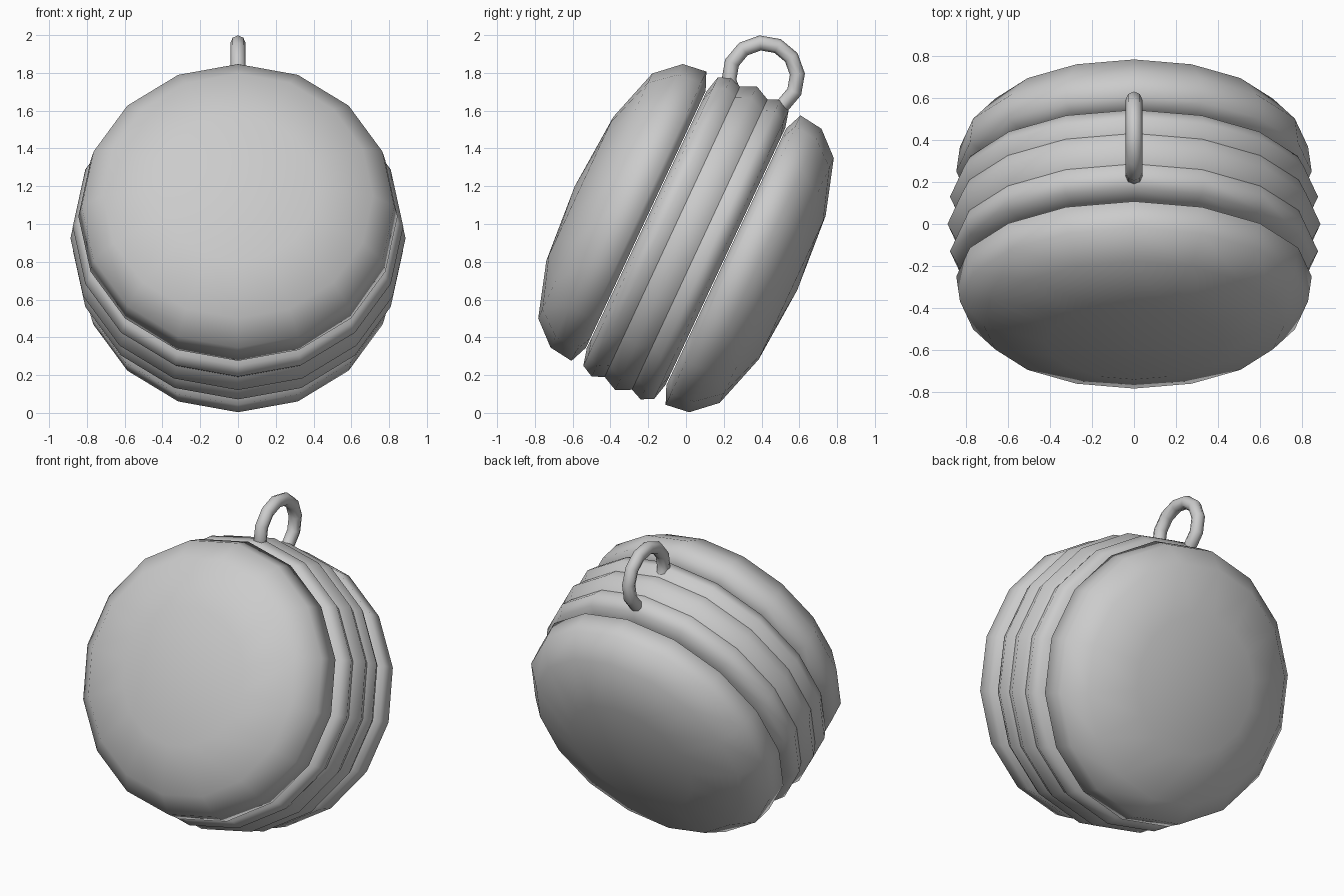
import bpy, bmesh
from math import radians, sin, cos, tau
from mathutils import Matrix, Vector

old = bpy.data.objects.get("Cube")
if old:
    bpy.data.objects.remove(old, do_unlink=True)

grey = bpy.data.materials.new("light_grey")
grey.use_nodes = True
colour = (0.6, 0.6, 0.6, 1)
grey.diffuse_color = colour
grey.node_tree.nodes["Principled BSDF"].inputs["Base Color"].default_value = colour

# Tilted frame: local z points to the front, local y points up the disc
frame = Matrix.Translation((0, 0, 0.925)) @ Matrix.Rotation(radians(65), 4, "X")


def lathe(name, profile, steps, closed=False, local=Matrix()):
    """Spin a (radius, height) profile around local z, with smooth shading."""
    bm = bmesh.new()
    verts = [bm.verts.new((r, 0, h)) for r, h in profile]
    edges = [bm.edges.new(pair) for pair in zip(verts, verts[1:])]
    if closed:
        edges.append(bm.edges.new((verts[-1], verts[0])))
    bmesh.ops.spin(bm, geom=verts + edges, cent=Vector(), axis=(0, 0, 1),
                   angle=tau, steps=steps, use_merge=False)
    bmesh.ops.remove_doubles(bm, verts=bm.verts, dist=0.0005)
    bmesh.ops.recalc_face_normals(bm, faces=bm.faces)
    for face in bm.faces:
        face.smooth = True
    mesh = bpy.data.meshes.new(name)
    bm.to_mesh(mesh)
    bm.free()
    mesh.materials.append(grey)
    obj = bpy.data.objects.new(name, mesh)
    bpy.context.collection.objects.link(obj)
    obj.matrix_world = frame @ local
    return obj


# Domed shells, front and back
shell = [(0, 0.65), (0.42, 0.62), (0.715, 0.53), (0.828, 0.405),
         (0.845, 0.275), (0.75, 0.235), (0, 0.235)]
lathe("front_shell", shell, 16)
lathe("back_shell", [(r, -h) for r, h in shell], 16)

# Three filling layers; separate bands keep the valleys between them crisp
outer_band = [(0.6, 0.23), (0.75, 0.23), (0.842, 0.207), (0.875, 0.143), (0.848, 0.08)]
lathe("front_filling", outer_band, 16)
lathe("middle_filling", [(0.848, 0.08), (0.887, 0), (0.848, -0.08)], 16)
lathe("back_filling", [(r, -h) for r, h in outer_band], 16)

# Hanging ring sunk into the top of the filling
tube = [(0.182 + 0.04 * cos(tau * i / 8), 0.04 * sin(tau * i / 8)) for i in range(8)]
lathe("hanging_ring", tube, 12, closed=True,
      local=Matrix.Translation((0, 0.945, -0.01)) @ Matrix.Rotation(radians(90), 4, "Y"))
